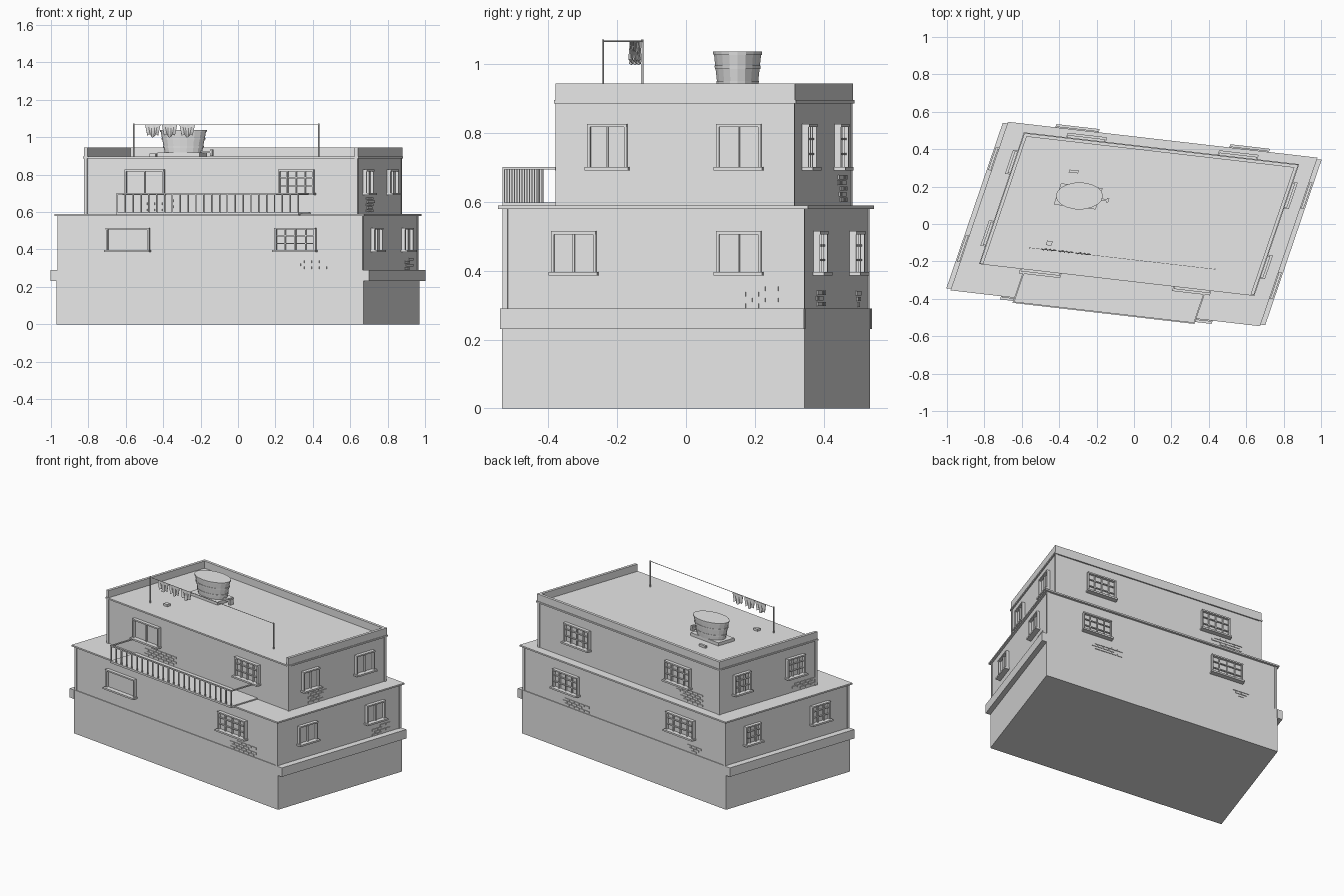
import bpy, bmesh, math, random
from mathutils import Vector

random.seed(4)
if "Cube" in bpy.data.objects:
    bpy.data.objects.remove(bpy.data.objects["Cube"])

plaster = bpy.data.materials.new("plain_grey")
plaster.use_nodes = True
GREY = (0.8, 0.8, 0.8, 1)
plaster.diffuse_color = GREY
plaster.node_tree.nodes["Principled BSDF"].inputs["Base Color"].default_value = GREY

# The plan is a parallelogram: a runs along the front, b runs along the sides
U = Vector((0.9934, -0.115, 0))
V = Vector((0.3227, 0.9465, 0))


def plan(a, b, z):
    return U * a + V * b + Vector((0, 0, z))


def finish(name, bm):
    bmesh.ops.recalc_face_normals(bm, faces=bm.faces)
    mesh = bpy.data.meshes.new(name)
    bm.to_mesh(mesh)
    bm.free()
    mesh.materials.append(plaster)
    ob = bpy.data.objects.new(name, mesh)
    bpy.context.collection.objects.link(ob)
    return ob


def boxes(name, items):
    """One object made of skewed boxes (a0, a1, b0, b1, z0, z1)."""
    bm = bmesh.new()
    for a0, a1, b0, b1, z0, z1 in items:
        for v in bmesh.ops.create_cube(bm, size=1)["verts"]:
            v.co = plan(a0 if v.co.x < 0 else a1, b0 if v.co.y < 0 else b1,
                        z0 if v.co.z < 0 else z1)
    return finish(name, bm)


class Storey:
    def __init__(self, ca, cb, ha, hb, z0, z1):
        self.ca, self.cb, self.ha, self.hb, self.z0, self.z1 = ca, cb, ha, hb, z0, z1

    def block(self, grow=0, z0=None, z1=None):
        ha, hb = self.ha + grow, self.hb + grow
        return (self.ca - ha, self.ca + ha, self.cb - hb, self.cb + hb,
                self.z0 if z0 is None else z0, self.z1 if z1 is None else z1)

    def along(self, side, w):
        """World x (front, back) or y (left, right) to distance along a wall."""
        if side in ("front", "back"):
            b = self.cb + self.hb * (1 if side == "back" else -1)
            return (w - V.x * b) / U.x
        a = self.ca + self.ha * (1 if side == "right" else -1)
        return (w - U.y * a) / V.y

    def on_wall(self, side, s0, s1, o0, o1, z0, z1):
        """A box on a wall, from offset o0 to o1 outward."""
        sign = 1 if side in ("back", "right") else -1
        if side in ("front", "back"):
            f = self.cb + sign * self.hb
            lo, hi = sorted((f + sign * o0, f + sign * o1))
            return (s0, s1, lo, hi, z0, z1)
        f = self.ca + sign * self.ha
        lo, hi = sorted((f + sign * o0, f + sign * o1))
        return (lo, hi, s0, s1, z0, z1)


base = Storey(0, 0, 0.8255, 0.465, 0, 0.29)
middle = Storey(0, 0, 0.817, 0.46, 0.29, 0.585)
upper = Storey(0.009, 0.057, 0.732, 0.363, 0.585, 0.89)

# Main masses
boxes("base_storey", [base.block()])
boxes("middle_storey", [middle.block()])
boxes("upper_storey", [upper.block()])
boxes("side_ledges", [(s * 0.84 - 0.018, s * 0.84 + 0.018, -0.467, 0.467, 0.23, 0.29)
                      for s in (-1, 1)])
boxes("middle_roof_slab", [middle.block(0.016, 0.58, 0.59)])
boxes("roof_cornice", [upper.block(0.009, 0.887, 0.897)])

# Parapet on the left, right and back only
a0, a1, b0, b1, _, _ = upper.block(0.005)
boxes("roof_parapet", [(a0, a0 + 0.018, b0, b1, 0.89, 0.945),
                       (a1 - 0.018, a1, b0, b1, 0.89, 0.945),
                       (a0, a1, b1 - 0.018, b1, 0.89, 0.945)])

# Thin posts at the wall corners
for label, st in (("middle", middle), ("upper", upper)):
    boxes(label + "_corner_posts",
          [(st.ca + i * (st.ha - 0.004) - 0.008, st.ca + i * (st.ha - 0.004) + 0.008,
            st.cb + j * (st.hb - 0.004) - 0.008, st.cb + j * (st.hb - 0.004) + 0.008,
            st.z0, st.z1) for i in (-1, 1) for j in (-1, 1)])


def window(name, st, side, w0, w1, z0, z1, cols, rows):
    s0, s1 = st.along(side, w0), st.along(side, w1)
    t = 0.009
    parts = [(s0, s1, -0.01, 0.004, z0, z1),
             (s0, s0 + t, 0, 0.02, z0, z1), (s1 - t, s1, 0, 0.02, z0, z1),
             (s0, s1, 0, 0.022, z1 - t, z1),
             (s0 - 0.006, s1 + 0.006, 0, 0.034, z0 - 0.004, z0 + 0.007)]
    for i in range(1, cols):
        s = s0 + (s1 - s0) * i / cols
        parts.append((s - 0.003, s + 0.003, 0, 0.014, z0, z1))
    for i in range(1, rows):
        z = z0 + (z1 - z0) * i / rows
        parts.append((s0, s1, 0, 0.013, z - 0.003, z + 0.003))
    boxes(name, [st.on_wall(side, *p) for p in parts])


# Windows: storey, side, span along the wall, height, panes
LOW, HIGH = (0.39, 0.515), (0.695, 0.827)
for st, side, w0, w1, cols, rows in [
        (middle, "front", -0.70, -0.47, 1, 1), (middle, "front", 0.20, 0.42, 4, 3),
        (upper, "front", -0.60, -0.39, 2, 1), (upper, "front", 0.22, 0.41, 4, 3),
        (middle, "right", -0.39, -0.26, 2, 1), (middle, "right", 0.09, 0.22, 2, 1),
        (upper, "right", -0.285, -0.17, 2, 1), (upper, "right", 0.09, 0.22, 2, 1),
        (middle, "back", -0.42, -0.20, 4, 3), (middle, "back", 0.51, 0.71, 4, 3),
        (upper, "back", -0.36, -0.16, 4, 3), (upper, "back", 0.45, 0.65, 4, 3),
        (middle, "left", -0.20, -0.07, 3, 3), (middle, "left", 0.29, 0.40, 3, 3),
        (upper, "left", -0.115, 0.01, 3, 3), (upper, "left", 0.27, 0.385, 3, 3)]:
    label, heights = ("middle", LOW) if st is middle else ("upper", HIGH)
    place = "a" if w0 < 0 else "b"
    window(f"{label}_{side}_window_{place}", st, side, w0, w1, *heights, cols, rows)


def bricks(name, st, side, w0, w1, z0, rows):
    s0, s1 = st.along(side, w0), st.along(side, w1)
    n = max(2, round((s1 - s0) / 0.04))
    parts = []
    for r in range(rows):
        shift = 0.02 * (r % 2)
        first, last = random.choice((0, 0, 1)), n - random.choice((0, 0, 1))
        for i in range(first, last):
            s = s0 + shift + i * 0.04
            z = z0 + r * 0.0165
            parts.append(st.on_wall(side, s, s + 0.036, -0.004, 0.004, z, z + 0.0125))
    boxes(name, parts)


# Patches of bare brick
bricks("upper_right_bricks", upper, "right", -0.24, -0.12, 0.60, 5)
bricks("middle_right_bricks", middle, "right", 0.14, 0.25, 0.292, 4)
bricks("upper_front_bricks", upper, "front", -0.52, -0.29, 0.605, 4)
bricks("middle_front_bricks", middle, "front", 0.28, 0.49, 0.295, 4)
bricks("upper_back_bricks", upper, "back", -0.45, -0.25, 0.60, 5)
bricks("middle_back_bricks_a", middle, "back", 0.43, 0.62, 0.297, 3)
bricks("middle_back_bricks_b", middle, "back", -0.47, -0.36, 0.295, 3)
bricks("upper_left_bricks", upper, "left", -0.20, -0.06, 0.60, 3)

# Balcony with a barred front and open sides
B0, B1, HALF = -0.505, -0.30, 0.49
boxes("balcony_floor", [(-HALF, HALF, B0, B1, 0.585, 0.598)])
boxes("balcony_top_rail", [(-HALF, HALF, B0, B0 + 0.008, 0.694, 0.702)]
      + [(s * 0.486 - 0.004, s * 0.486 + 0.004, B0, B1, 0.694, 0.702) for s in (-1, 1)])
boxes("balcony_bars", [(a - 0.003, a + 0.003, B0 + 0.001, B0 + 0.007, 0.598, 0.696)
                       for a in (-0.486 + 0.972 * i / 23 for i in range(24))])


# Water tank: tapered staves, hoops and a lid
def ring_drum(name, profile, sides=18):
    bm = bmesh.new()
    loops = []
    for r, z in profile:
        loops.append([bm.verts.new((-0.292 + 0.127 * r * math.cos(t), 0.15 + 0.073 * r * math.sin(t), z))
                      for t in (2 * math.pi * i / sides for i in range(sides))])
    for lo, hi in zip(loops, loops[1:]):
        for i in range(sides):
            j = (i + 1) % sides
            bm.faces.new((lo[i], lo[j], hi[j], hi[i]))
    bm.faces.new(loops[0])
    bm.faces.new(loops[-1])
    return finish(name, bm)


def tank_radius(z):
    return 0.78 + 0.19 * (z - 0.915) / 0.125


ring_drum("water_tank", [(tank_radius(z), z) for z in (0.915, 1.036)])
for i, z in enumerate((0.942, 0.987, 1.028)):
    r = tank_radius(z) + 0.03
    ring_drum(f"tank_hoop_{i}", [(r, z), (r + 0.01, z + 0.01)])
boxes("tank_platform", [(-0.45, -0.225, 0.055, 0.175, 0.89, 0.918)])
boxes("tank_spout", [(-0.24, -0.172, 0.106, 0.118, 0.915, 0.927),
                     (-0.184, -0.172, 0.10, 0.124, 0.90, 0.935)])
boxes("roof_blocks", [(-0.43, -0.38, 0.24, 0.255, 0.89, 0.912),
                      (-0.42, -0.39, -0.17, -0.145, 0.89, 0.912)])

# Clothes line
LINE = -0.195
boxes("clothes_poles", [(a - 0.003, a + 0.003, LINE - 0.003, LINE + 0.003, 0.89, 1.072)
                        for a in (-0.498, 0.498)])
boxes("clothes_line", [(-0.498, 0.498, LINE - 0.001, LINE + 0.001, 1.066, 1.069)])


def cloth(name, a, width):
    bm = bmesh.new()
    bmesh.ops.create_grid(bm, x_segments=10, y_segments=4, size=0.5)
    for v in bm.verts:
        x, drop = v.co.x, 0.5 - v.co.y
        wave = 0.006 * drop * math.sin(x * 16)
        sag = 0.008 * math.cos(x * 9) * drop
        v.co = plan(a + x * width * (1 - 0.35 * drop), LINE + wave, 1.067 - 0.06 * drop - sag)
    ob = finish(name, bm)
    mod = ob.modifiers.new("thickness", "SOLIDIFY")
    mod.thickness = 0.003


for i, a in enumerate((-0.395, -0.305, -0.21)):
    cloth(f"hanging_cloth_{i}", a, 0.083)
